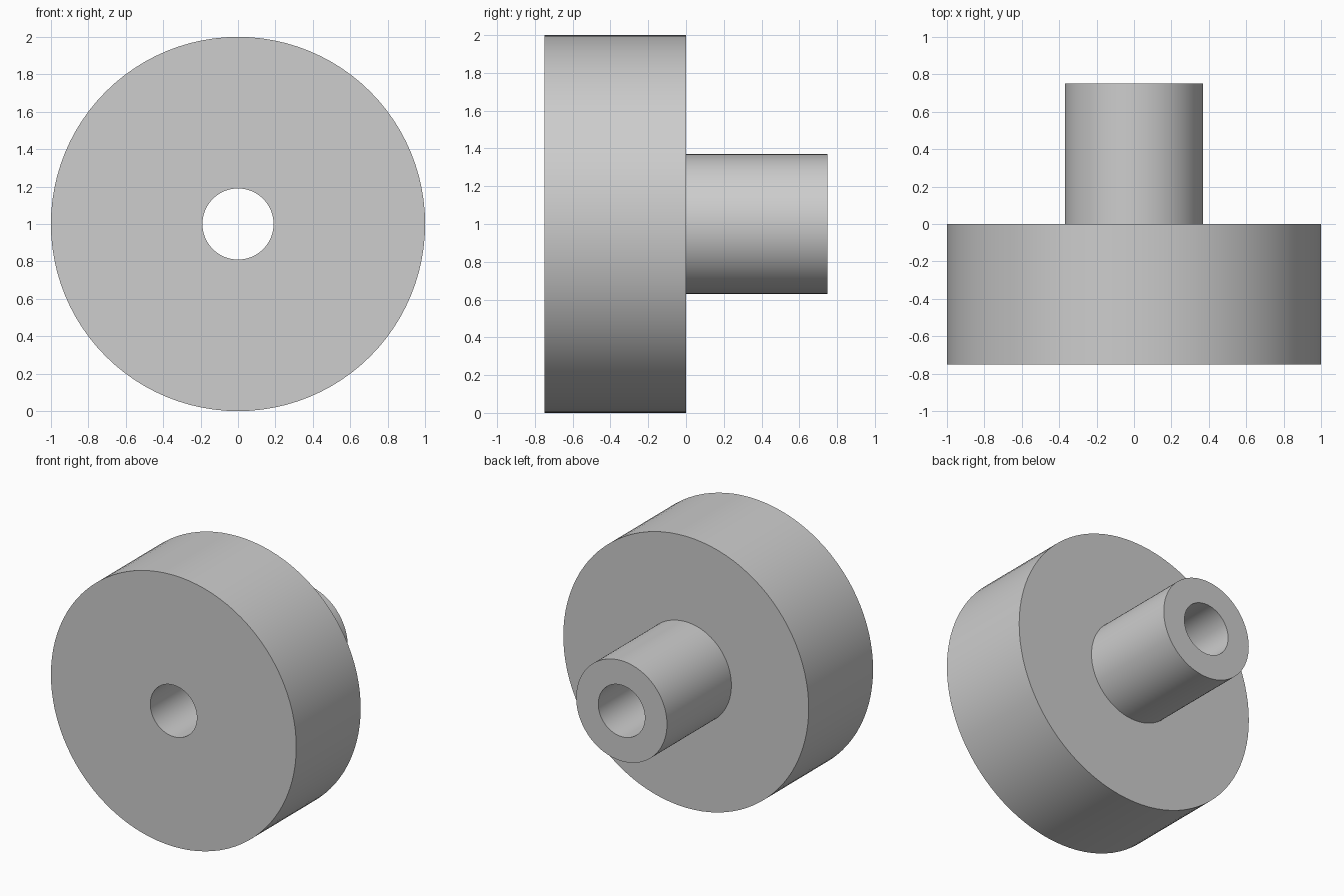
import bpy
import bmesh
import math
from mathutils import Vector

cube = bpy.data.objects.get("Cube")
if cube:
    bpy.data.objects.remove(cube, do_unlink=True)

SEGMENTS = 96
DISC_R, HUB_R, BORE_R = 1.0, 0.37, 0.19
FRONT_Y, STEP_Y, BACK_Y = -0.75, 0.0, 0.75
CENTRE = Vector((0, 0, DISC_R))

# Plain grey material
grey = bpy.data.materials.new("light_grey")
grey.use_nodes = True
colour = (0.61, 0.61, 0.61, 1)
grey.diffuse_color = colour
grey.node_tree.nodes["Principled BSDF"].inputs["Base Color"].default_value = colour


def lathe(name, profile):
    """Spin a closed (radius, y) profile around the horizontal axle."""
    bm = bmesh.new()
    verts = [bm.verts.new(CENTRE + Vector((r, y, 0))) for r, y in profile]
    edges = [bm.edges.new((a, b)) for a, b in zip(verts, verts[1:] + verts[:1])]
    bmesh.ops.spin(bm, geom=verts + edges, cent=CENTRE, axis=(0, 1, 0),
                   angle=math.tau, steps=SEGMENTS, use_duplicate=False)
    bmesh.ops.remove_doubles(bm, verts=bm.verts, dist=0.0001)
    bmesh.ops.recalc_face_normals(bm, faces=bm.faces)
    mesh = bpy.data.meshes.new(name)
    bm.to_mesh(mesh)
    bm.free()
    mesh.materials.append(grey)
    obj = bpy.data.objects.new(name, mesh)
    bpy.context.collection.objects.link(obj)
    bpy.ops.object.select_all(action="DESELECT")
    obj.select_set(True)
    bpy.context.view_layer.objects.active = obj
    bpy.ops.object.shade_smooth_by_angle(angle=math.radians(30))
    return obj


# Wide disc at the front, narrow hub behind, one bore through both
lathe("flanged_bushing", [
    (BORE_R, FRONT_Y), (DISC_R, FRONT_Y), (DISC_R, STEP_Y),
    (HUB_R, STEP_Y), (HUB_R, BACK_Y), (BORE_R, BACK_Y),
])
